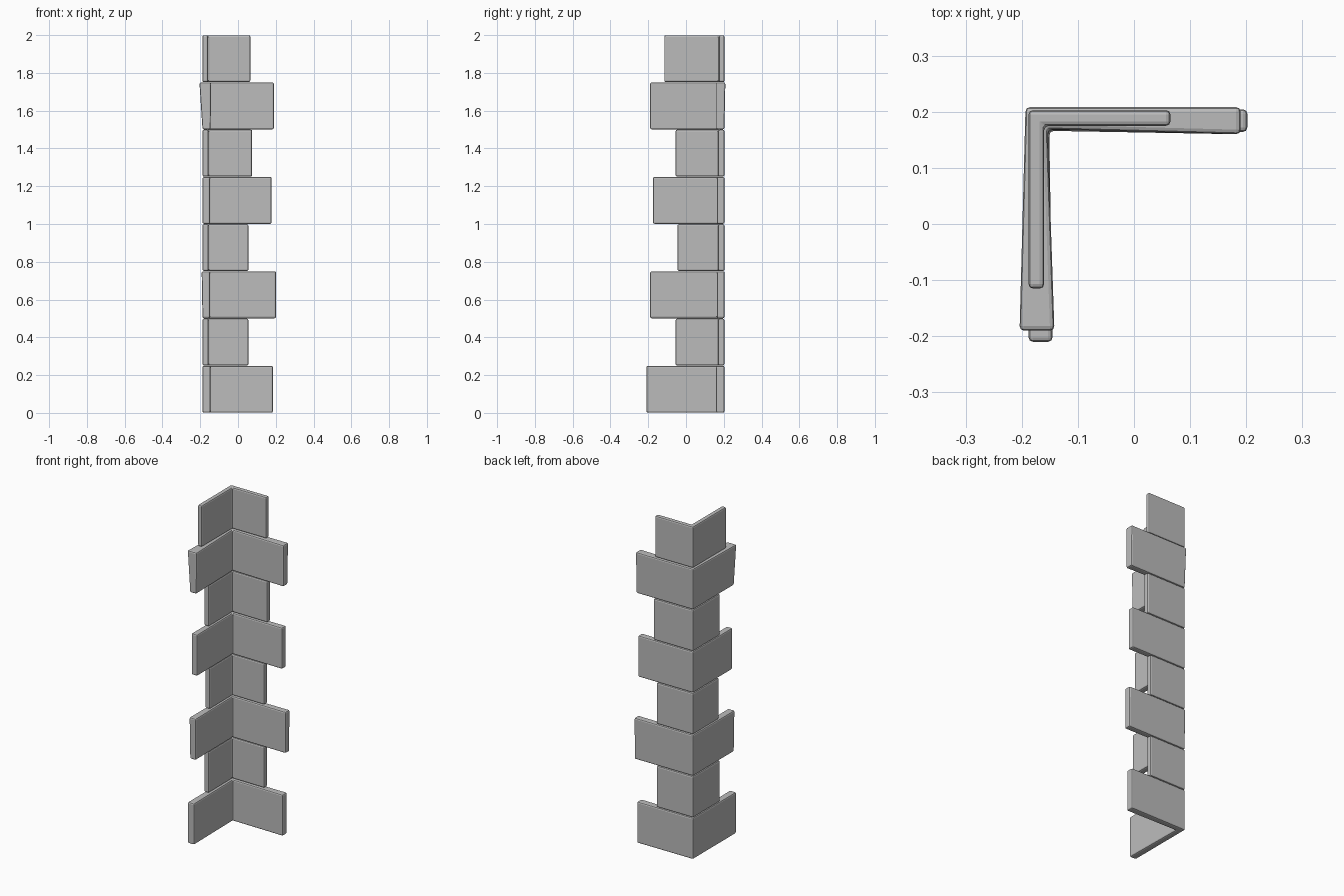
import bpy
import bmesh

cube = bpy.data.objects.get("Cube")
if cube:
    bpy.data.objects.remove(cube, do_unlink=True)

stone = bpy.data.materials.new("grey stone")
stone.use_nodes = True
colour = (0.5, 0.5, 0.5, 1)
stone.diffuse_color = colour
stone.node_tree.nodes["Principled BSDF"].inputs["Base Color"].default_value = colour

COURSE = 0.25
CORNER_X, CORNER_Y = -0.188, 0.203


def corner_block(name, z, x_end, y_end, thick, flare, lean=0.0):
    """L-shaped block: arms run to +x and -y, widening by flare at their tips."""
    bm = bmesh.new()
    rings = []
    for height, grow in ((z + 0.001, 0.0), (z + COURSE - 0.001, lean)):
        left, back = CORNER_X - grow * 0.5, CORNER_Y + grow * 0.5
        inner_x, inner_y = CORNER_X + thick, CORNER_Y - thick
        outline = [
            (left, back),
            (left - grow, y_end),
            (inner_x + flare + grow * 0.3, y_end),
            (inner_x, inner_y),
            (x_end, inner_y - flare),
            (x_end, back),
        ]
        rings.append([bm.verts.new((x, y, height)) for x, y in outline])
    lower, upper = rings
    bm.faces.new(lower[::-1])
    bm.faces.new(upper)
    for i in range(6):
        j = (i + 1) % 6
        bm.faces.new((lower[i], lower[j], upper[j], upper[i]))
    bmesh.ops.recalc_face_normals(bm, faces=bm.faces)
    mesh = bpy.data.meshes.new(name)
    bm.to_mesh(mesh)
    bm.free()
    mesh.materials.append(stone)
    block = bpy.data.objects.new(name, mesh)
    bpy.context.collection.objects.link(block)
    # Softly worn edges
    bevel = block.modifiers.new("worn edges", "BEVEL")
    bevel.width = 0.008
    bevel.segments = 2
    bevel.limit_method = "ANGLE"
    return block


# Courses from the ground up: x reach, y reach, thickness, tip flare, lean
courses = [
    (0.185, -0.21, 0.037, 0.006, 0.0),
    (0.055, -0.055, 0.03, 0.002, 0.0),
    (0.202, -0.19, 0.035, 0.004, 0.003),
    (0.055, -0.045, 0.03, 0.002, 0.0),
    (0.178, -0.175, 0.035, 0.004, 0.0),
    (0.075, -0.055, 0.03, 0.002, 0.0),
    (0.19, -0.19, 0.034, 0.009, 0.011),
    (0.065, -0.115, 0.028, 0.0, 0.0),
]
for i, course in enumerate(courses):
    size = "short" if i % 2 else "long"
    corner_block(f"{size}_corner_block_{i + 1}", i * COURSE, *course)
